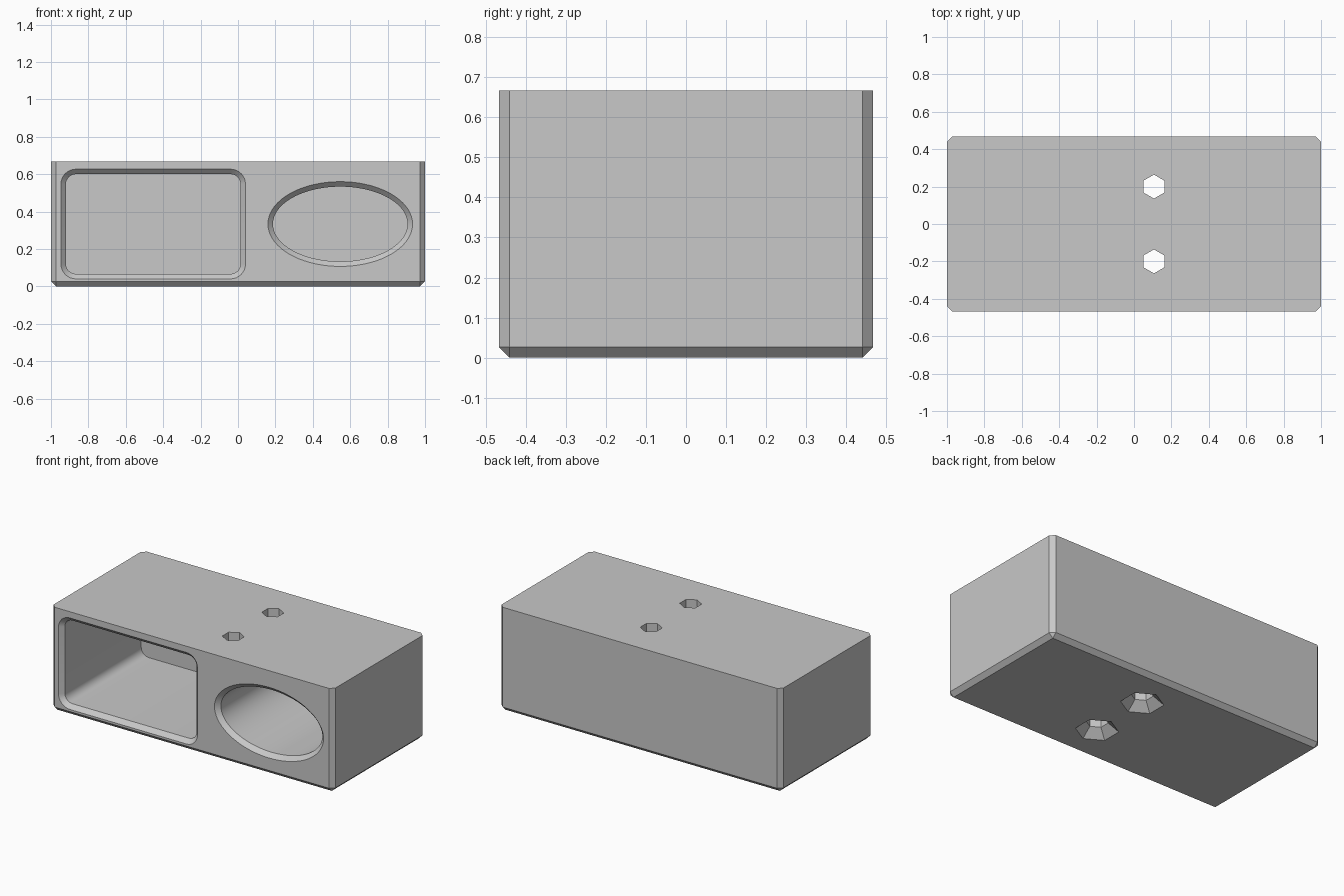
import bpy, bmesh
from math import sin, cos, pi, radians
from mathutils import Vector

cube = bpy.data.objects.get("Cube")
if cube:
    bpy.data.objects.remove(cube, do_unlink=True)

MM = 1 / 75                      # longest side is 150 mm
W, D, H = 150 * MM, 70 * MM, 50 * MM
CH = 2 * MM                      # chamfer size
EPS = 1 * MM                     # cutter overshoot

grey = bpy.data.materials.new("plain grey")
grey.use_nodes = True
grey.diffuse_color = (0.58, 0.58, 0.58, 1)
grey.node_tree.nodes["Principled BSDF"].inputs["Base Color"].default_value = grey.diffuse_color


def make_object(name, bm):
    bmesh.ops.recalc_face_normals(bm, faces=bm.faces)
    mesh = bpy.data.meshes.new(name)
    bm.to_mesh(mesh)
    bm.free()
    mesh.materials.append(grey)
    obj = bpy.data.objects.new(name, mesh)
    bpy.context.collection.objects.link(obj)
    return obj


def loft(name, rings):
    """Closed solid through a list of equal-length rings."""
    bm = bmesh.new()
    loops = [[bm.verts.new(p) for p in ring] for ring in rings]
    for a, b in zip(loops, loops[1:]):
        for i in range(len(a)):
            j = (i + 1) % len(a)
            bm.faces.new((a[i], a[j], b[j], b[i]))
    bm.faces.new(loops[0])
    bm.faces.new(loops[-1])
    return make_object(name, bm)


def rounded_rect(cx, cz, w, h, r, steps=8):
    def ring(y, grow):
        pts = []
        for q, (sx, sz) in enumerate([(1, 1), (-1, 1), (-1, -1), (1, -1)]):
            for k in range(steps + 1):
                t = (q + k / steps) * pi / 2
                pts.append((cx + sx * (w / 2 - r) + (r + grow) * cos(t), y,
                            cz + sz * (h / 2 - r) + (r + grow) * sin(t)))
        return pts
    return ring


def ellipse(cx, cz, w, h, steps=72):
    def ring(y, grow):
        return [(cx + (w / 2 + grow) * cos(2 * pi * k / steps), y,
                 cz + (h / 2 + grow) * sin(2 * pi * k / steps)) for k in range(steps)]
    return ring


def pocket(name, ring, depth):
    """Blind pocket from the front face with a chamfered mouth."""
    front = -D / 2
    return loft(name, [ring(front - EPS, CH + EPS), ring(front + CH, 0), ring(front + depth, 0)])


def hexagon(cx, cy, z, r):
    return [(cx + r * cos(pi / 6 + k * pi / 3), cy + r * sin(pi / 6 + k * pi / 3), z)
            for k in range(6)]


# Block with chamfered upright and bottom edges, sharp top
bm = bmesh.new()
bmesh.ops.create_cube(bm, size=1)
for v in bm.verts:
    v.co = Vector((v.co.x * W, v.co.y * D, (v.co.z + 0.5) * H))
edges = [e for e in bm.edges if min(v.co.z for v in e.verts) < H / 2]
bmesh.ops.bevel(bm, geom=edges, offset=CH, offset_type='OFFSET', segments=1,
                affect='EDGES', profile=0.5)
body = make_object("holder_block", bm)

# Cutters: two front pockets and two flared hexagonal through holes
cutters = [
    pocket("rectangular_pocket", rounded_rect(-34 * MM, H / 2, 70 * MM, 40 * MM, 4 * MM), 60 * MM),
    pocket("oval_pocket", ellipse(41 * MM, H / 2, 54 * MM, 30 * MM), 60 * MM),
]
r_hole, r_flare, flare = 4.8 * MM, 9.4 * MM, 4 * MM
for side, y in (("front", -15 * MM), ("back", 15 * MM)):
    r_start = r_flare + (r_flare - r_hole) * EPS / flare
    cutters.append(loft(side + "_screw_hole", [
        hexagon(8 * MM, y, -EPS, r_start),
        hexagon(8 * MM, y, flare, r_hole),
        hexagon(8 * MM, y, H + EPS, r_hole)]))

# Cut everything and keep only the finished block
bpy.ops.object.select_all(action='DESELECT')
body.select_set(True)
bpy.context.view_layer.objects.active = body
for cutter in cutters:
    cutter.hide_render = True
    mod = body.modifiers.new(cutter.name, 'BOOLEAN')
    mod.operation = 'DIFFERENCE'
    mod.solver = 'EXACT'
    mod.object = cutter
    bpy.ops.object.modifier_apply(modifier=mod.name)
    bpy.data.objects.remove(cutter, do_unlink=True)

bpy.ops.object.shade_smooth_by_angle(angle=radians(30))
